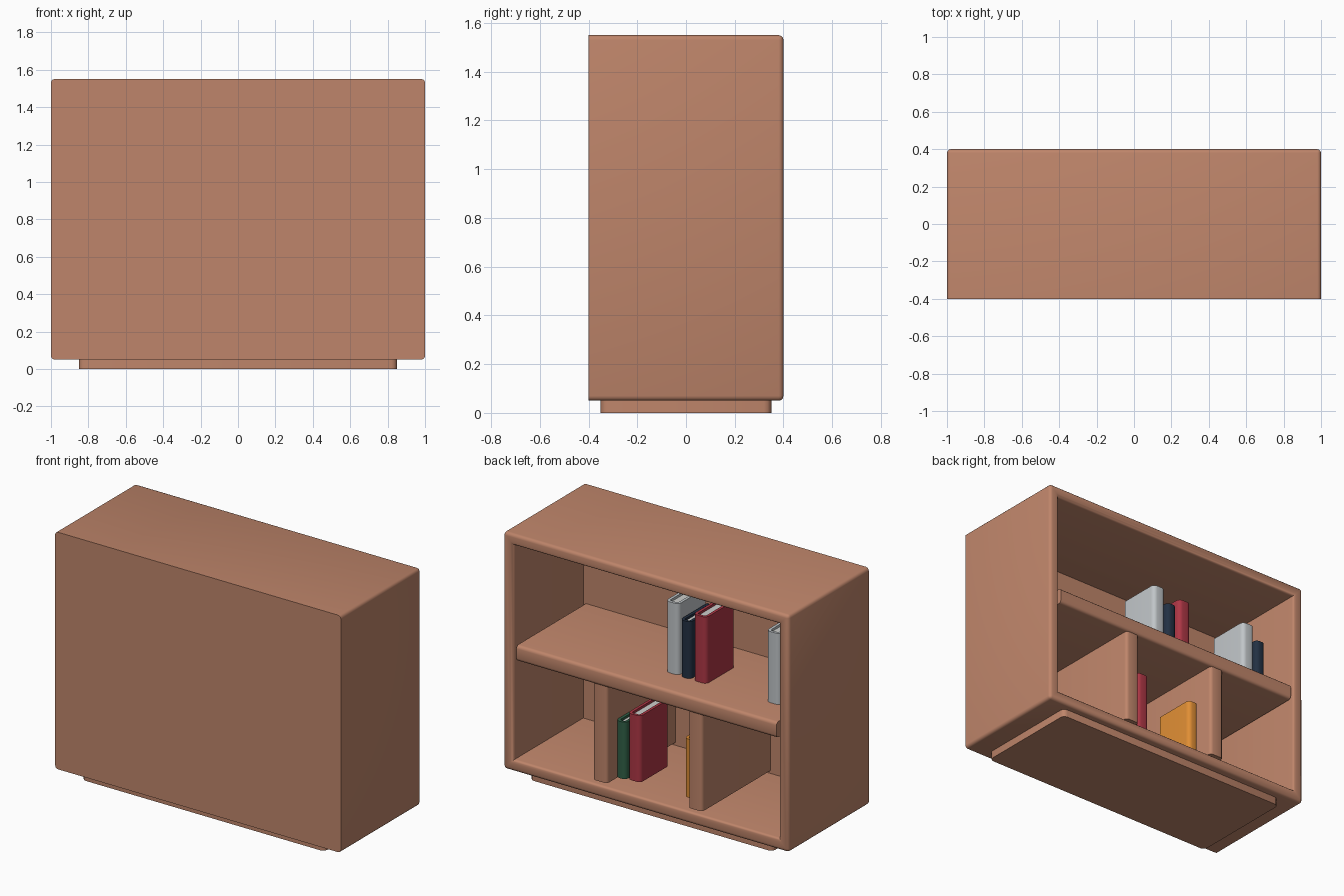
import bpy, bmesh, math

if "Cube" in bpy.data.objects:
    bpy.data.objects.remove(bpy.data.objects["Cube"])


def material(name, rgb):
    m = bpy.data.materials.new(name)
    m.diffuse_color = (*rgb, 1)
    m.use_nodes = True
    m.node_tree.nodes["Principled BSDF"].inputs["Base Color"].default_value = m.diffuse_color
    return m


WOOD = material("warm_wood", (0.52, 0.235, 0.145))
GREY = material("light_grey", (0.53, 0.56, 0.58))
NAVY = material("navy", (0.016, 0.030, 0.056))
RED = material("red", (0.42, 0.038, 0.060))
GREEN = material("green", (0.030, 0.115, 0.062))
ORANGE = material("orange", (0.74, 0.27, 0.035))
PAPER = material("paper", (0.62, 0.62, 0.60))


def finish(bm, name, mat):
    bmesh.ops.recalc_face_normals(bm, faces=bm.faces)
    me = bpy.data.meshes.new(name)
    bm.to_mesh(me)
    bm.free()
    me.materials.append(mat)
    ob = bpy.data.objects.new(name, me)
    bpy.context.collection.objects.link(ob)
    bpy.ops.object.select_all(action='DESELECT')
    ob.select_set(True)
    bpy.context.view_layer.objects.active = ob
    bpy.ops.object.shade_smooth_by_angle(angle=math.radians(35))
    return ob


def box_mesh(lo, hi):
    bm = bmesh.new()
    bmesh.ops.create_cube(bm, size=1)
    for v in bm.verts:
        v.co = [(a + b) / 2 + c * (b - a) for a, b, c in zip(lo, hi, v.co)]
    return bm


def bevel(bm, edges, width):
    bmesh.ops.bevel(bm, geom=edges, offset=width, segments=3, profile=0.5,
                    affect='EDGES', clamp_overlap=True)


def board(name, lo, hi, round_edge, width=0.02):
    """Box with the edges chosen by round_edge(a, b) rounded."""
    bm = box_mesh(lo, hi)
    edges = [e for e in bm.edges if round_edge(e.verts[0].co, e.verts[1].co)]
    if edges:
        bevel(bm, edges, width)
    return finish(bm, name, WOOD)


# Cabinet shell: solid panel at -y, open at +y, with a rounded rim
bm = box_mesh((-1, -0.4, 0.05), (1, 0.4, 1.55))
bm.faces.ensure_lookup_table()
opening = max(bm.faces, key=lambda f: f.calc_center_median().y)
bmesh.ops.inset_region(bm, faces=[opening], thickness=0.1)
rim_verts = list(opening.verts)
ext = bmesh.ops.extrude_face_region(bm, geom=[opening])
inner = [g for g in ext["geom"] if isinstance(g, bmesh.types.BMVert)]
for v in inner:
    v.co.y = -0.3
if opening.is_valid:
    bmesh.ops.delete(bm, geom=[opening], context='FACES_ONLY')
edges = []
for e in bm.edges:
    a, b = (v.co for v in e.verts)
    outer = abs(a.x) > 0.99 and abs(b.x) > 0.99
    on_rim = a.y > 0.39 and b.y > 0.39
    diagonal = abs(a.x - b.x) > 0.01 and abs(a.z - b.z) > 0.01
    along_y = abs(a.y - b.y) > 0.1
    if not diagonal and ((on_rim and not along_y) or (outer and along_y)):
        edges.append(e)
bevel(bm, edges, 0.02)
finish(bm, "cabinet_shell", WOOD)

# Plinth with rounded upright corners
board("plinth", (-0.85, -0.35, 0), (0.85, 0.35, 0.07),
      lambda a, b: abs(a.z - b.z) > 0.01, 0.03)

# Shelf and dividers, rounded along the open side
board("shelf", (-0.91, -0.31, 0.75), (0.91, 0.395, 0.85),
      lambda a, b: a.y > 0.3 and b.y > 0.3 and abs(a.x - b.x) > 0.1)
for side, x in (("left", -0.333), ("right", 0.333)):
    board("divider_" + side, (x - 0.05, -0.31, 0.14), (x + 0.05, 0.385, 0.76),
          lambda a, b: a.y > 0.3 and b.y > 0.3 and abs(a.z - b.z) > 0.1)


def prism(name, outline, z0, z1, mat):
    bm = bmesh.new()
    face = bm.faces.new([bm.verts.new((x, y, z0)) for x, y in outline])
    ext = bmesh.ops.extrude_face_region(bm, geom=[face])
    for g in ext["geom"]:
        if isinstance(g, bmesh.types.BMVert):
            g.co.z = z1
    return finish(bm, name, mat)


def spine_curve(x0, x1, y1, r):
    """Rounded end at y1, running from the x1 side to the x0 side."""
    pts = []
    for cx, start in ((x1 - r, 0), (x0 + r, 90)):
        for i in range(6):
            t = math.radians(start + 18 * i)
            pts.append((cx + r * math.cos(t), y1 - r + r * math.sin(t)))
    return pts


def book(name, x0, x1, y1, z0, height, mat, depth=0.27):
    """U-shaped cover, spine at +y, with slightly shorter pages inside."""
    y0, t, r = y1 - depth, 0.018, 0.028
    outer = spine_curve(x0, x1, y1, r)
    inside = spine_curve(x0 + t, x1 - t, y1 - t, r - t)
    prism(name + "_cover", [(x1, y0)] + outer + [(x0, y0), (x0 + t, y0)]
          + inside[::-1] + [(x1 - t, y0)], z0, z0 + height, mat)
    prism(name + "_pages", [(x1 - t, y0 + 0.015)] + inside
          + [(x0 + t, y0 + 0.015)], z0 + 0.012, z0 + height - 0.015, PAPER)


# Books on the upper shelf
book("grey_book", -0.085, 0.007, 0.195, 0.85, 0.45, GREY)
book("navy_book", -0.170, -0.098, 0.20, 0.85, 0.36, NAVY)
book("red_book", -0.282, -0.190, 0.20, 0.85, 0.42, RED)
book("grey_end_book", -0.790, -0.698, 0.195, 0.85, 0.45, GREY)
book("navy_end_book", -0.873, -0.801, 0.20, 0.85, 0.36, NAVY)
# Books in the lower middle compartment
book("green_book", 0.212, 0.282, 0.30, 0.15, 0.36, GREEN)
book("lower_red_book", 0.120, 0.210, 0.285, 0.15, 0.42, RED)
book("orange_book", -0.268, -0.190, 0.29, 0.15, 0.37, ORANGE)
